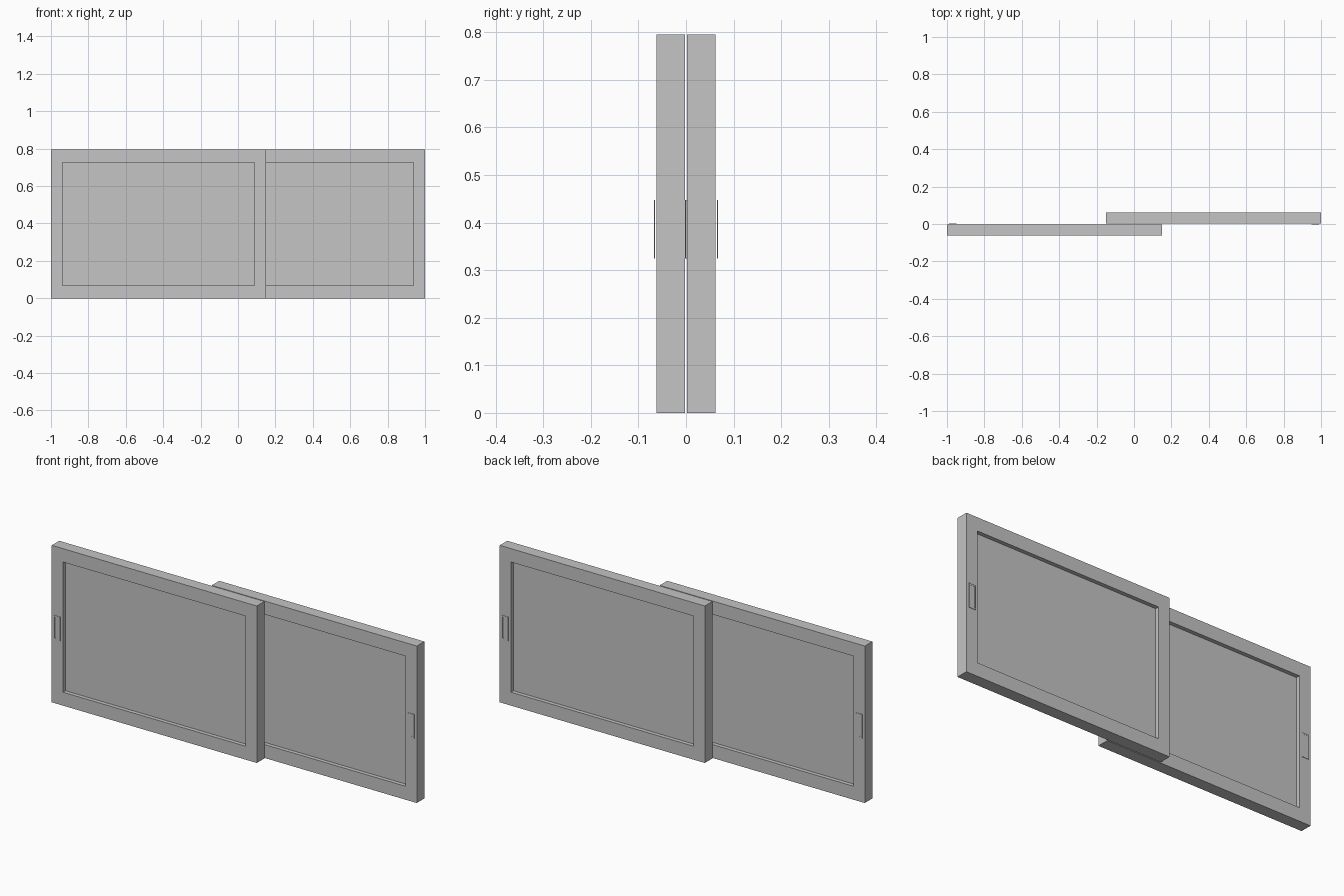
import bpy
import bmesh
from mathutils import Vector

cube = bpy.data.objects.get("Cube")
if cube:
    bpy.data.objects.remove(cube, do_unlink=True)

grey = bpy.data.materials.new("light grey")
grey.use_nodes = True
COLOUR = (0.555, 0.555, 0.555, 1)
grey.diffuse_color = COLOUR
grey.node_tree.nodes["Principled BSDF"].inputs["Base Color"].default_value = COLOUR

HEIGHT = 0.795
INNER, OUTER = 0.0025, 0.0625      # sash faces, measured from the centre plane
RAIL, STILE = 0.068, 0.062         # frame widths
RECESS = 0.02                      # depth of the pane behind the frame face
GAP, PLATE = 0.003, 0.002          # pull plate stand-off and thickness


def recessed_panel(name, low, high, border_x, border_z, depth):
    """Box whose front and back faces have an inset panel pushed inwards."""
    low, high = Vector(low), Vector(high)
    centre = (low + high) / 2
    bm = bmesh.new()
    bmesh.ops.create_cube(bm, size=1)
    for v in bm.verts:
        v.co = centre + v.co * (high - low)
    bm.normal_update()
    for face in [f for f in bm.faces if abs(f.normal.y) > 0.9]:
        inward = -face.normal.copy()
        bmesh.ops.inset_individual(bm, faces=[face], thickness=min(border_x, border_z) / 2)
        for v in face.verts:
            v.co.x = low.x + border_x if v.co.x < centre.x else high.x - border_x
            v.co.z = low.z + border_z if v.co.z < centre.z else high.z - border_z
        # Second loop at the same outline gives straight recess walls
        bmesh.ops.inset_individual(bm, faces=[face], thickness=0)
        for v in face.verts:
            v.co += inward * depth
    bmesh.ops.recalc_face_normals(bm, faces=bm.faces[:])
    mesh = bpy.data.meshes.new(name)
    bm.to_mesh(mesh)
    bm.free()
    mesh.materials.append(grey)
    obj = bpy.data.objects.new(name, mesh)
    bpy.context.collection.objects.link(obj)


# Two overlapping sashes, the rear one being the front one turned half round
for label, s in (("front", -1), ("rear", 1)):
    def span(x0, x1, y0, y1, z0, z1):
        xs, ys = sorted((s * x0, s * x1)), sorted((s * y0, s * y1))
        return (xs[0], ys[0], z0), (xs[1], ys[1], z1)

    recessed_panel(label + "_sash", *span(-0.149, 1, INNER, OUTER, 0, HEIGHT),
                   STILE, RAIL, RECESS)

    # Thin finger-pull plates standing just off both faces of the outer stile
    for side, y0 in (("outer", OUTER + GAP), ("inner", INNER - GAP - PLATE)):
        recessed_panel(f"{label}_{side}_pull",
                       *span(0.949, 0.988, y0, y0 + PLATE, 0.325, 0.447),
                       0.008, 0.008, PLATE * 0.4)
